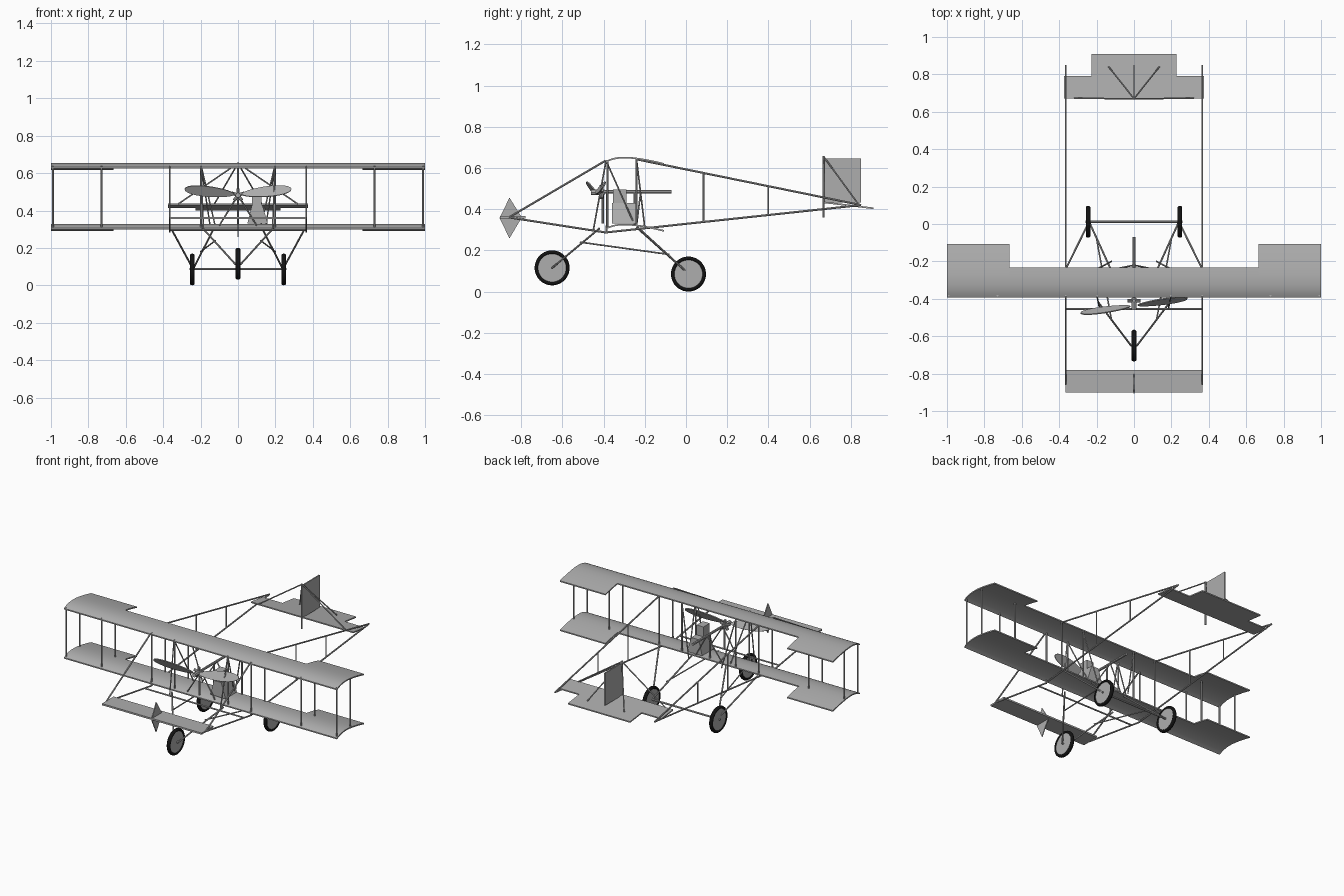
import bpy, bmesh, math
from mathutils import Vector, Matrix

if "Cube" in bpy.data.objects:
    bpy.data.objects.remove(bpy.data.objects["Cube"])


def material(name, rgb):
    m = bpy.data.materials.new(name)
    m.diffuse_color = (*rgb, 1)
    m.use_nodes = True
    m.node_tree.nodes["Principled BSDF"].inputs["Base Color"].default_value = m.diffuse_color
    return m


GREY = material("light grey", (0.42, 0.42, 0.42))
BLACK = material("tyre black", (0.006, 0.006, 0.006))


def finish(name, bm, mat=GREY, smooth=False):
    bmesh.ops.recalc_face_normals(bm, faces=bm.faces[:])
    me = bpy.data.meshes.new(name)
    bm.to_mesh(me)
    bm.free()
    me.materials.append(mat)
    ob = bpy.data.objects.new(name, me)
    bpy.context.collection.objects.link(ob)
    if smooth:
        bpy.ops.object.select_all(action='DESELECT')
        ob.select_set(True)
        bpy.context.view_layer.objects.active = ob
        bpy.ops.object.shade_smooth_by_angle(angle=math.radians(35))
    return ob


def add_prism(bm, ring, offset):
    """Closed solid from a 3D outline swept by an offset."""
    a = [bm.verts.new(p) for p in ring]
    b = [bm.verts.new(Vector(p) + Vector(offset)) for p in ring]
    n = len(a)
    bm.faces.new(a)
    bm.faces.new(b[::-1])
    for i in range(n):
        bm.faces.new((a[i], b[i], b[(i + 1) % n], a[(i + 1) % n]))


def add_rod(bm, p, q, r, r2=None, sides=8):
    p, q = Vector(p), Vector(q)
    d = q - p
    mat = Matrix.Translation((p + q) / 2) @ d.to_track_quat('Z', 'Y').to_matrix().to_4x4()
    bmesh.ops.create_cone(bm, cap_ends=True, segments=sides, radius1=r,
                          radius2=r if r2 is None else r2, depth=d.length, matrix=mat)


def rods(name, pairs, r=0.005, mirror=True):
    bm = bmesh.new()
    for p, q in pairs:
        for s in ((1, -1) if mirror else (1,)):
            add_rod(bm, (s * p[0], p[1], p[2]), (s * q[0], q[1], q[2]), r)
    return finish(name, bm, smooth=True)


def box(name, lo, hi):
    bm = bmesh.new()
    add_prism(bm, [(lo[0], lo[1], lo[2]), (hi[0], lo[1], lo[2]), (hi[0], hi[1], lo[2]),
                   (lo[0], hi[1], lo[2])], (0, 0, hi[2] - lo[2]))
    return finish(name, bm)


# Wings: thin cambered section, deeper chord at the tips
CAMBER = [(-.392, .632), (-.375, .641), (-.35, .649), (-.32, .654), (-.275, .654),
          (-.232, .649), (-.19, .642), (-.15, .634), (-.108, .624)]


def wing(name, dz):
    bm = bmesh.new()
    for x0, x1, n in ((-1, -.665, 9), (-.665, .665, 6), (.665, 1, 9)):
        top = [(x0, y, z + dz) for y, z in CAMBER[:n]]
        low = [(x0, y, z + dz - .008) for y, z in CAMBER[:n]]
        add_prism(bm, top + low[::-1], (x1 - x0, 0, 0))
    finish(name, bm, smooth=True)


wing("upper_wing", 0)
wing("lower_wing", -.325)

# Upright struts between the wings
rods("wing_struts", [((x, y, .313 if y < -.3 else .32), (x, y, .638 if y < -.3 else .645))
                     for x in (.99, .73, .365, .197) for y in (-.382, -.24)])
rods("cabin_struts", [((.197, -.388, .636), (.185, -.45, .298)),
                      ((.197, -.388, .636), (.15, -.25, .325)),
                      ((.197, -.24, .64), (.12, -.2, .31))], .004)

# Tail booms and front booms
T = (.365, .85, .42)
rods("tail_booms", [((.365, -.24, .642), T), ((.365, -.39, .287), T)])
rods("boom_posts", [((.365, .085, .342), (.365, .085, .574)),
                    ((.365, .4, .377), (.365, .4, .51))], .004)
F = (.365, -.86, .36)
rods("front_booms", [((.365, -.39, .636), F), ((.365, -.39, .287), F)])
rods("wing_feet", [((.365, -.385, .283), (.365, -.385, .32))])
rods("front_crossbar", [((-.365, -.455, .296), (.365, -.455, .296))], .005, False)

# Front elevator and its diamond fin
box("front_elevator", (-.365, -.902, .355), (.365, -.78, .366))
bm = bmesh.new()
add_prism(bm, [(-.003, -.905, .357), (-.003, -.857, .456), (-.003, -.797, .36),
               (-.003, -.857, .258)], (.006, 0, 0))
finish("front_fin", bm)

# Tailplane, stepped and sloping gently down to the rear
bm = bmesh.new()
add_prism(bm, [(x, y, .437 - (y - .67) * .12) for x, y in
               ((-.375, .67), (.375, .67), (.375, .79), (.228, .79), (.228, .91),
                (-.228, .91), (-.228, .79), (-.375, .79))], (0, 0, -.008))
finish("tailplane", bm)

# Rudder with post and braces
box("rudder", (-.004, .667, .432), (.004, .85, .646))
rods("rudder_post", [((0, .667, .36), (0, .667, .658))], .005, False)
rods("rudder_braces", [((0, .67, .653), (.135, .84, .42)), ((0, .67, .653), (.32, .672, .435))], .004)

# Undercarriage legs
rods("front_gear_legs", [((.016, -.65, .115), (.19, -.42, .307))])
rods("rear_gear_legs", [((.24, .012, .087), (.362, -.235, .312)),
                        ((.24, .012, .087), (.125, -.24, .312))])
rods("gear_links", [((.12, -.515, .24), (.2, -.08, .18))], .004)
rods("rear_axle", [((-.26, .012, .087), (.26, .012, .087))], .006, False)
rods("front_axle", [((-.02, -.65, .115), (.02, -.65, .115))], .006, False)

# Wheels: black tyre and solid grey disc
for name, c in (("front_wheel", (0, -.65, .115)), ("left_wheel", (-.245, .012, .085)),
                ("right_wheel", (.245, .012, .085))):
    bpy.ops.mesh.primitive_torus_add(major_segments=40, minor_segments=10, major_radius=.0755,
                                     minor_radius=.0095, location=c,
                                     rotation=(0, math.pi / 2, 0))
    tyre = bpy.context.object
    tyre.name = name + "_tyre"
    tyre.scale = (1, 1, 1.35)
    tyre.data.materials.append(BLACK)
    bpy.ops.object.shade_smooth()
    bm = bmesh.new()
    for s in (-1, 1):
        add_rod(bm, c, (c[0] + s * .008, c[1], c[2]), .071, .069, 40)
    finish(name + "_disc", bm)

# Propeller: two tapered, pitched blades
bm = bmesh.new()
for s in (1, -1):
    ring = []
    for i in range(24):
        a = math.tau * i / 24
        ring.append((.155 + .135 * math.cos(a), -.003,
                     (.031 + .006 * math.cos(a)) * math.sin(a)))
    blade = bmesh.new()
    add_prism(blade, ring, (0, .006, 0))
    turn = (Matrix.Translation((0, -.437, .485)) @ Matrix.Rotation(math.radians(8), 4, 'Z')
            @ Matrix.Rotation(0 if s > 0 else math.pi, 4, 'Z')
            @ Matrix.Rotation(math.radians(-6), 4, 'Y')
            @ Matrix.Rotation(math.radians(-30), 4, 'X'))
    blade.transform(turn)
    tmp = bpy.data.meshes.new("blade")
    blade.to_mesh(tmp)
    blade.free()
    bm.from_mesh(tmp)
    bpy.data.meshes.remove(tmp)
finish("propeller", bm)

# Engine: hub, radial cylinders and long drive shaft
rods("propeller_hub", [((0, -.46, .482), (0, -.395, .482))], .014, False)
bm = bmesh.new()
for i in range(5):
    a = math.tau * i / 5 + math.pi / 2
    add_rod(bm, (0, -.41, .482), (.035 * math.cos(a), -.41, .482 + .035 * math.sin(a)), .009)
finish("engine_cylinders", bm, smooth=True)
rods("drive_shaft", [((0, -.41, .484), (0, -.07, .484))], .008, False)
rods("engine_mounts", [((0, -.405, .33), (0, -.405, .48)), ((0, -.25, .325), (0, -.25, .484))], .006, False)
rods("engine_bearers", [((.1, -.385, .32), (0, -.385, .48)), ((.1, -.24, .32), (0, -.22, .484))], .004)

# Pilot seat and backrest beside the engine
bm = bmesh.new()
add_prism(bm, [(.05, -.36, .33), (.16, -.36, .33), (.13, -.36, .43), (.075, -.36, .43)], (0, .12, 0))
finish("seat", bm)
box("seat_back", (.075, -.355, .43), (.125, -.29, .495))
